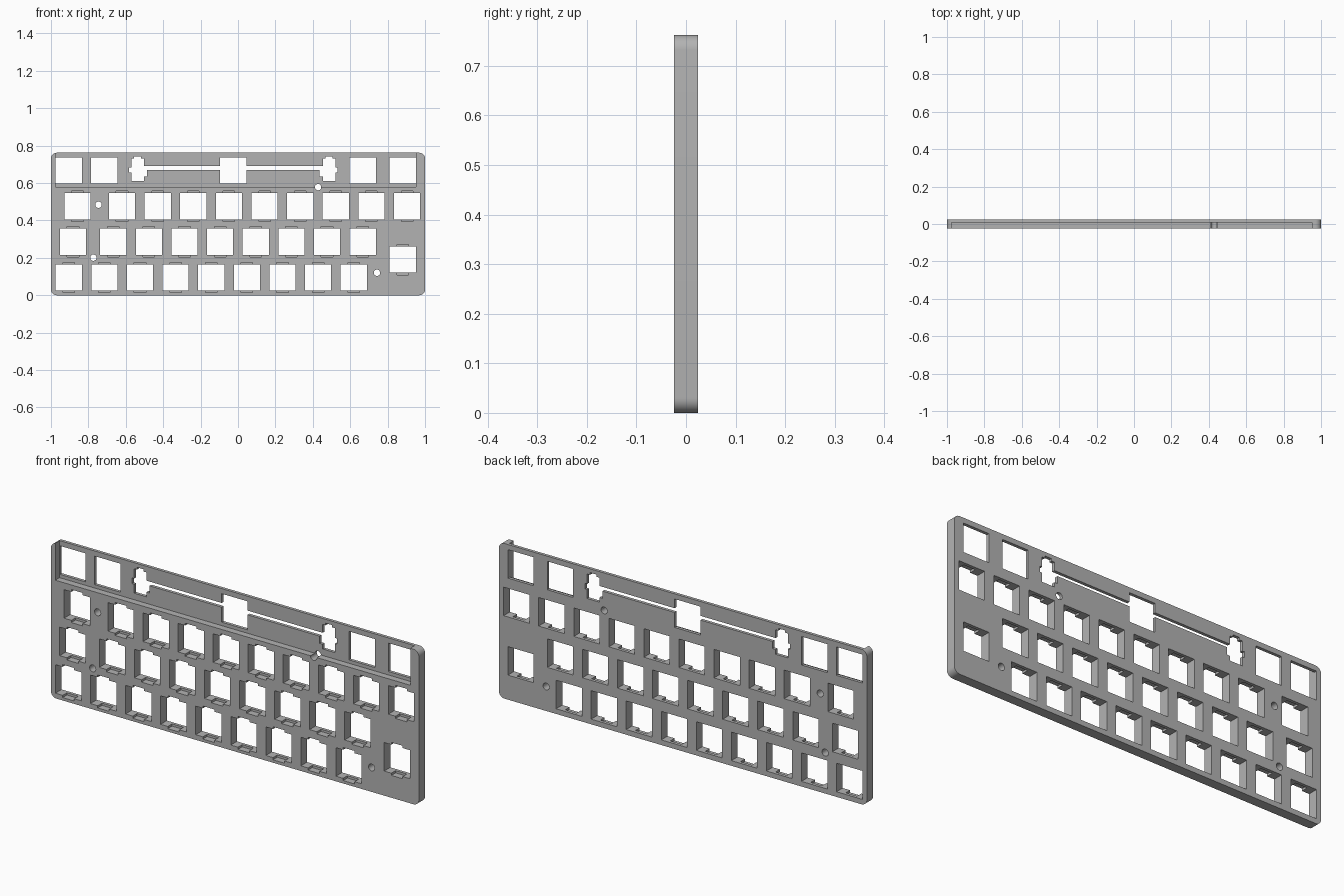
import bpy, bmesh, math
from mathutils import Matrix, Vector

if "Cube" in bpy.data.objects:
    bpy.data.objects.remove(bpy.data.objects["Cube"], do_unlink=True)

PITCH = 0.1905          # key spacing
HOLE = 0.14             # switch opening
HEIGHT = PITCH * 4
HALF = 0.024            # half thickness
FLOOR = 0.009           # depth reached by pockets cut from the front


def box(bm, x0, x1, z0, z1, y0=-0.1, y1=0.1):
    size = Vector((x1 - x0, y1 - y0, z1 - z0))
    centre = Vector((x0 + x1, y0 + y1, z0 + z1)) / 2
    mat = Matrix.Translation(centre) @ Matrix.Diagonal(size).to_4x4()
    return bmesh.ops.create_cube(bm, size=1, matrix=mat)["verts"]


def centred_box(bm, x, z, w, h, y0=-0.1, y1=0.1):
    box(bm, x - w / 2, x + w / 2, z - h / 2, z + h / 2, y0, y1)


def to_object(bm, name):
    bmesh.ops.recalc_face_normals(bm, faces=bm.faces)
    mesh = bpy.data.meshes.new(name)
    bm.to_mesh(mesh)
    bm.free()
    obj = bpy.data.objects.new(name, mesh)
    bpy.context.collection.objects.link(obj)
    return obj


# Plate with rounded corners
bm = bmesh.new()
box(bm, -1, 1, 0, HEIGHT, -HALF, HALF)
corners = [e for e in bm.edges
           if abs(e.verts[0].co.y - e.verts[1].co.y) > HALF]
bmesh.ops.bevel(bm, geom=corners, offset=0.03, segments=8, profile=0.5,
                affect='EDGES')
plate = to_object(bm, "switch_plate")


def cut(bm, name):
    cutter = to_object(bm, name)
    cutter.hide_render = True
    mod = plate.modifiers.new(name, 'BOOLEAN')
    mod.operation = 'DIFFERENCE'
    mod.solver = 'EXACT'
    mod.object = cutter
    bpy.context.view_layer.objects.active = plate
    bpy.ops.object.modifier_apply(modifier=name)
    bpy.data.objects.remove(cutter, do_unlink=True)


# Key positions, row by row
row_z = [PITCH * (i + 0.5) for i in range(4)]
keys = [(-0.905 + PITCH * i, row_z[0]) for i in range(9)]
keys += [(-0.882, row_z[1])] + [(-0.667 + PITCH * i, row_z[1]) for i in range(8)]
keys += [(-0.858, row_z[2])] + [(-0.62 + PITCH * i, row_z[2]) for i in range(9)]
keys.append((0.881, PITCH))
BAR_X = -0.025
top_keys = [(x, row_z[3]) for x in (-0.905, -0.715, BAR_X, 0.667, 0.881)]

# Long pocket on the front, open at the top edge
bm = bmesh.new()
box(bm, -0.976, 0.953, 0.58, HEIGHT + 0.1, -0.1, FLOOR)
cut(bm, "pocket")

# Switch openings
bm = bmesh.new()
for x, z in keys + top_keys:
    centred_box(bm, x, z, HOLE, HOLE)
cut(bm, "openings")

# Clip notches above and below each opening
bm = bmesh.new()
for x, z in keys:
    centred_box(bm, x, z, 0.062, HOLE + 0.022, -0.1, FLOOR)
cut(bm, "clip_notches")

# Stabiliser cutouts: body, tab, side ears and wire slot
STAB = 0.512
bm = bmesh.new()
for side in (-1, 1):
    centred_box(bm, BAR_X + side * STAB, 0.672, 0.067, 0.12)
cut(bm, "stabiliser_bodies")
bm = bmesh.new()
for side in (-1, 1):
    x = BAR_X + side * STAB
    centred_box(bm, x, 0.722, 0.036, 0.042)
    centred_box(bm, x + side * 0.03, 0.67, 0.03, 0.028)
    centred_box(bm, x - side * 0.035, 0.657, 0.03, 0.044)
cut(bm, "stabiliser_ears")
bm = bmesh.new()
centred_box(bm, BAR_X, 0.681, STAB * 2, 0.021)
cut(bm, "wire_slot")

# Screw holes
bm = bmesh.new()
for x, z in ((-0.746, 0.484), (-0.773, 0.201), (0.743, 0.12), (0.428, 0.578)):
    mat = Matrix.Translation((x, 0, z)) @ Matrix.Rotation(math.pi / 2, 4, 'X')
    bmesh.ops.create_cone(bm, cap_ends=True, segments=24, radius1=0.017,
                          radius2=0.017, depth=0.2, matrix=mat)
cut(bm, "screw_holes")

# Material and shading
grey = bpy.data.materials.new("plain_grey")
grey.use_nodes = True
colour = (0.45, 0.45, 0.45, 1)
grey.diffuse_color = colour
grey.node_tree.nodes["Principled BSDF"].inputs["Base Color"].default_value = colour
plate.data.materials.clear()
plate.data.materials.append(grey)
for poly in plate.data.polygons:
    poly.material_index = 0
bpy.ops.object.select_all(action='DESELECT')
plate.select_set(True)
bpy.context.view_layer.objects.active = plate
bpy.ops.object.shade_smooth_by_angle(angle=math.radians(30))
